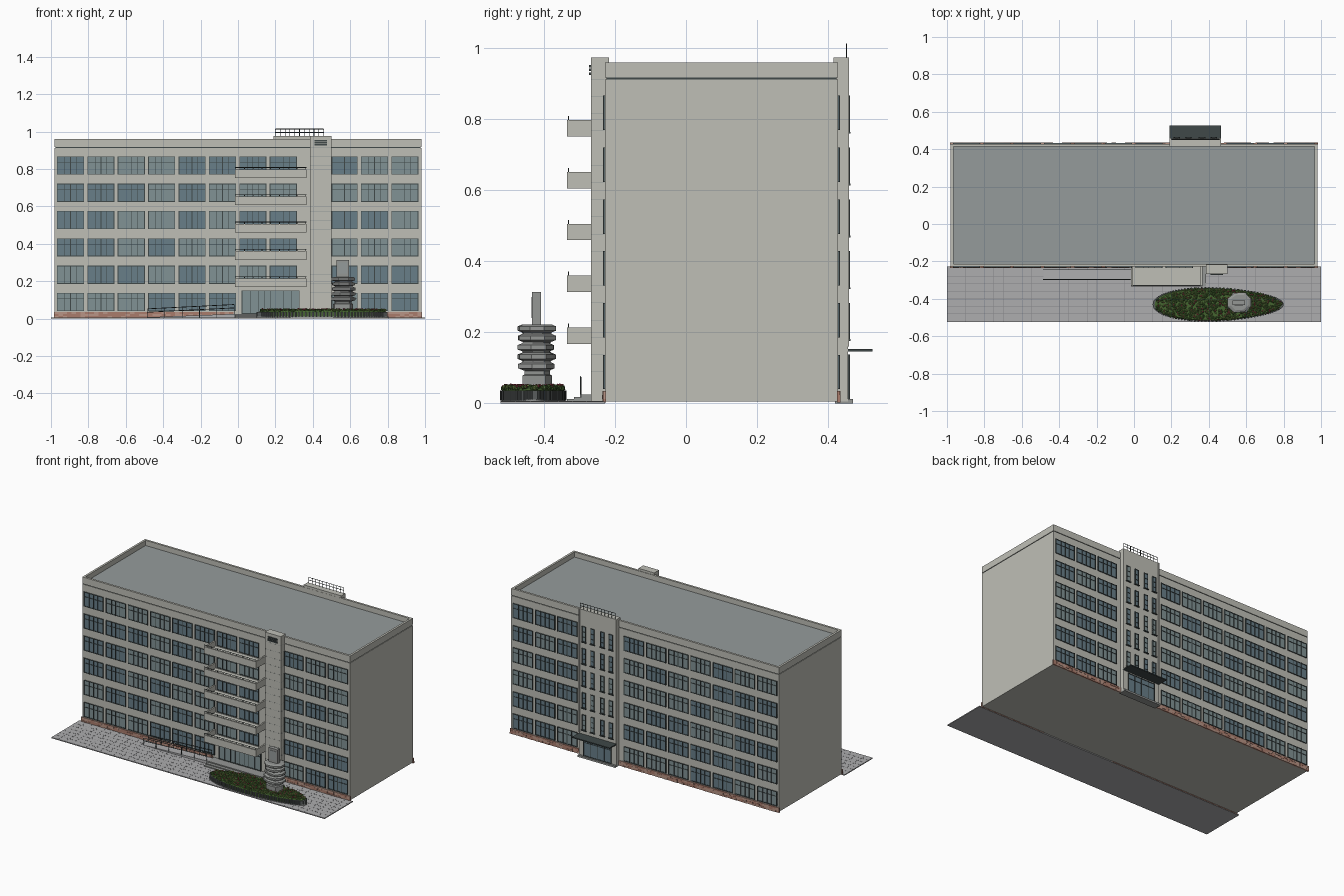
import bpy, bmesh, math, random
from mathutils import Vector, Matrix

if "Cube" in bpy.data.objects:
    bpy.data.objects.remove(bpy.data.objects["Cube"])

random.seed(4)


def material(name, rgb):
    m = bpy.data.materials.new(name)
    m.diffuse_color = (*rgb, 1)
    m.use_nodes = True
    m.node_tree.nodes["Principled BSDF"].inputs["Base Color"].default_value = m.diffuse_color
    return m


WALL = material("plaster", (0.52, 0.52, 0.47))
ROOF = material("roofing", (0.30, 0.33, 0.33))
PAVE = material("paving", (0.42, 0.42, 0.43))
JOINT = material("joint", (0.25, 0.25, 0.26))
FRAME = material("frame", (0.05, 0.065, 0.065))
GLASS = material("glass", (0.14, 0.21, 0.25))
GLASS2 = material("pale_glass", (0.22, 0.29, 0.30))
BRICK = material("brick", (0.40, 0.20, 0.15))
BRICK2 = material("pale_brick", (0.48, 0.30, 0.24))
STONE = material("stone", (0.30, 0.31, 0.30))
KERB = material("kerb", (0.10, 0.11, 0.11))
GREEN = material("leaf", (0.06, 0.13, 0.03))
GREEN2 = material("light_leaf", (0.13, 0.20, 0.05))
RED = material("blossom", (0.35, 0.04, 0.07))


def finish(name, bm, mat):
    me = bpy.data.meshes.new(name)
    bmesh.ops.recalc_face_normals(bm, faces=bm.faces)
    bm.to_mesh(me)
    bm.free()
    ob = bpy.data.objects.new(name, me)
    bpy.context.collection.objects.link(ob)
    me.materials.append(mat)
    return ob


def add_box(bm, x0, x1, y0, y1, z0, z1):
    mat = Matrix.Translation(((x0 + x1) / 2, (y0 + y1) / 2, (z0 + z1) / 2)) @ \
        Matrix.Diagonal((abs(x1 - x0), abs(y1 - y0), abs(z1 - z0), 1))
    bmesh.ops.create_cube(bm, size=1, matrix=mat)


def boxes(name, items, mat):
    bm = bmesh.new()
    for b in items:
        add_box(bm, *b)
    return finish(name, bm, mat)


def loft(name, loops, mat):
    bm = bmesh.new()
    rings = [[bm.verts.new(p) for p in loop] for loop in loops]
    n = len(rings[0])
    for a, b in zip(rings, rings[1:]):
        for i in range(n):
            bm.faces.new((a[i], a[(i + 1) % n], b[(i + 1) % n], b[i]))
    bm.faces.new(rings[0])
    bm.faces.new(rings[-1])
    return finish(name, bm, mat)


def bars(name, segments, r, mat):
    bm = bmesh.new()
    for a, b in segments:
        a, b = Vector(a), Vector(b)
        m = Matrix.Translation((a + b) / 2) @ (b - a).to_track_quat('Z', 'Y').to_matrix().to_4x4()
        bmesh.ops.create_cone(bm, cap_ends=True, segments=6, radius1=r, radius2=r,
                              depth=(b - a).length, matrix=m)
    return finish(name, bm, mat)


YF, YB = -0.228, 0.428
PITCH_X, PITCH_Z = 0.1625, 0.146

# Main block, shadow groove, parapet and sunken roof
boxes("main_block", [(-.98, .98, YF, YB, .006, .913)], WALL)
boxes("parapet_groove", [(-.976, .976, YF + .004, YB - .004, .913, .918)], FRAME)
boxes("parapet", [(-.98, .98, YF, YF + .014, .918, .96), (-.98, .98, YB - .014, YB, .918, .96),
                  (-.98, -.966, YF + .014, YB - .014, .918, .96),
                  (.966, .98, YF + .014, YB - .014, .918, .96)], WALL)
boxes("roof", [(-.966, .966, YF + .014, YB - .014, .915, .926)], ROOF)

# Windows: glass, frames and mullions
glass, pale, frames = [], [], []


def window(x0, x1, z0, z1, wall, s, ups=(0, .28, .5, .72, 1), rows=(0, .68, 1), t=.004, d=.006):
    (pale if random.random() < .4 else glass).append((x0, x1, wall - s * .002, wall + s * .002, z0, z1))
    for u in ups:
        x = x0 + t / 2 + u * (x1 - x0 - t)
        w = t / 2 if u in (0, .5, 1) else t / 4
        frames.append((x - w, x + w, wall - s * .002, wall + s * d, z0, z1))
    for v in rows:
        z = z0 + t / 2 + v * (z1 - z0 - t)
        w = t / 2 if v in (0, 1) else t / 4
        frames.append((x0, x1, wall - s * .002, wall + s * (d - .001), z - w, z + w))


for row in range(6):
    z = .04 + row * PITCH_Z
    for col in range(12):
        x = -.968 + col * PITCH_X
        if col != 8 and not (row == 0 and col in (6, 7)):
            window(x + (.006 if col == 9 else 0), x + .145, z, z + .097, YF, -1)
        if col not in (7, 8):
            window(x, x + .145, z, z + .097, YB, 1)

# Entrances, and narrow windows of the rear stair tower
window(.02, .33, .025, .15, YF, -1, ups=(0, .14, .28, .39, .5, .61, .72, .86, 1), rows=(0, .75, 1))
window(.225, .43, .012, .138, .456, 1, ups=(0, .25, .5, .75, 1), rows=(0, .72, 1))
for row in range(1, 6):
    for x in (.228, .292, .363, .427):
        z = .04 + row * PITCH_Z
        window(x - .014, x + .014, z - .005, z + .097, .456, 1, ups=(0, 1), rows=(0, .3, .65, 1))
        frames.append((x - .018, x + .018, .456, .464, z - .01, z - .005))
boxes("window_glass", glass, GLASS)
boxes("window_glass_pale", pale, GLASS2)
boxes("window_frames", frames, FRAME)

# Brick plinth along front and rear
bricks = ([], [])
for wall, s, gaps in ((YF, -1, (-.015, .5)), (YB, 1, (.19, .465))):
    for k in range(3):
        n = 82
        for i in range(n):
            x = -.985 + i * 1.97 / n
            if not gaps[0] < x + .012 < gaps[1]:
                bricks[random.random() < .45].append(
                    (x, x + 1.97 / n, wall - s * .003, wall + s * random.uniform(.005, .008),
                     .002 + k * .011, .013 + k * .011))
boxes("brick_plinth", bricks[0], BRICK)
boxes("brick_plinth_pale", bricks[1], BRICK2)

# Front pier with louvre
boxes("front_pier", [(.385, .5, -.267, -.217, .006, .975)], WALL)
boxes("pier_joints", [(.3845, .5005, -.2675, -.23, z, z + .0012)
                      for z in [.04 + .0485 * i for i in range(19)]], ROOF)
boxes("pier_louvre", [(.408, .476, -.273, -.266, z, z + .007) for z in (.925, .936, .947)], FRAME)

# Rear stair tower, canopy and roof rail
boxes("rear_tower", [(.19, .465, .415, .456, .006, .975)], WALL)
boxes("rear_canopy", [(.19, .465, .445, .526, .146, .153)], FRAME)
boxes("rear_pilasters", [(x, x + .008, .45, .459, .16, .975) for x in (.19, .457)], WALL)
boxes("rear_step", [(.19, .465, .42, .47, 0, .012)], STONE)
rail = [((.2, .452, z), (.458, .452, z)) for z in (.995, 1.013)]
rail += [((.2 + i * .0258, .452, .97), (.2 + i * .0258, .452, 1.013)) for i in range(11)]
bars("tower_rail", rail, .0018, FRAME)

# Balconies: floor slab, upstand walls and a low rail
slabs, rails = [], []
X0, X1, Y0 = -.015, .365, -.335
for i in range(5):
    z = .168 + i * PITCH_Z
    slabs += [(X0, X1, Y0, YF, z, z + .012), (X0, X1, Y0, Y0 + .01, z + .012, z + .046),
              (X0, X0 + .01, Y0 + .01, YF, z + .012, z + .046),
              (X1 - .01, X1, Y0 + .01, YF, z + .012, z + .046)]
    rails.append(((X0, Y0 + .004, z + .056), (X1, Y0 + .004, z + .056)))
    for j in range(9):
        x = X0 + .003 + j * (X1 - X0 - .006) / 8
        rails.append(((x, Y0 + .004, z + .044), (x, Y0 + .004, z + .056)))
boxes("balconies", slabs, WALL)
bars("balcony_rails", rails, .0018, FRAME)

# Paving with joints
boxes("paving", [(-1, 1, -.523, YF, 0, .006)], PAVE)
boxes("paving_joints", [(-1 + i * .05, -.9988 + i * .05, -.523, YF, .005, .0065) for i in range(1, 40)] +
      [(-1, 1, y, y + .0012, .005, .0065) for y in (-.48, -.44, -.4, -.36, -.32, -.28)], JOINT)

# Porch steps, side ramp and handrails
boxes("porch_steps", [(X0, .385, -.335, YF, .004, .012), (X0, .385, -.315, YF, .012, .018),
                      (X0, .385, -.295, YF, .018, .025)], STONE)
loft("ramp", [[(-.485, y, .004), (-.015, y, .004), (-.015, y, .025), (-.485, y, .007)]
              for y in (-.297, -.243)], PAVE)
seg = []
for y in (-.297, -.245):
    for dz in (0, -.018):
        seg.append(((-.485, y, .052 + dz), (-.02, y, .075 + dz)))
    for i in range(6):
        x = -.485 + i * .093
        seg.append(((x, y, .006), (x, y, .052 + i * .0046)))
bars("ramp_handrails", seg, .002, FRAME)


# Egg-shaped flower bed
def egg(t, k=1.0):
    return (.45 - .35 * k * math.cos(t), -.43 + .088 * k * math.sin(t) * (1 + .18 * math.cos(t)))


def egg_loop(k, z):
    return [(*egg(i * math.tau / 64, k), z) for i in range(64)]


loft("bed_footing", [egg_loop(1.01, .004), egg_loop(1.01, .011)], STONE)
loft("bed_soil", [egg_loop(.97, .008), egg_loop(.97, .036), egg_loop(.93, .043)], GREEN)
bars("bed_kerb", [((*egg(i * math.tau / 110, .985), .008), (*egg(i * math.tau / 110, .985), .036))
                  for i in range(110)], .006, KERB)
for name, mat, count in (("shrubs", GREEN, 520), ("light_shrubs", GREEN2, 330), ("blossoms", RED, 170)):
    bm = bmesh.new()
    for _ in range(count):
        x, y = egg(random.uniform(0, math.tau), .97 * math.sqrt(random.random()))
        m = Matrix.Translation((x, y, random.uniform(.041, .047))) @ \
            Matrix.Rotation(random.uniform(0, 3), 4, Vector((random.random(), random.random(), 1)))
        r = random.uniform(.003, .005) if mat == RED else random.uniform(.005, .0085)
        if mat == RED:
            m = Matrix.Translation((0, 0, .005)) @ m
        bmesh.ops.create_icosphere(bm, subdivisions=1, radius=r, matrix=m)
    finish(name, bm, mat)

# Stacked rock sculpture with an upright slab
profile = [(.04, .82), (.078, .82), (.082, .7), (.092, .7)]
for i in range(5):
    z = .093 + i * .0265
    profile += [(z + .001, .78), (z + .006, 1.02), (z + .018, 1.02), (z + .0235, .78)]
loops = []
for i, (z, r) in enumerate(profile):
    if i % 4 == 0:
        twist, jit = random.uniform(-.1, .1) + .08, [random.uniform(.9, 1.08) for _ in range(8)]
    loop = []
    for j in range(8):
        a = j * math.tau / 8 + math.pi / 8 + twist
        c, s = math.cos(a), math.sin(a)
        q = (abs(c) ** 4 + abs(s) ** 4) ** -.25
        loop.append((.565 + .064 * r * q * c * jit[j], -.42 + .051 * r * q * s * jit[j], z))
    loops.append(loop)
loft("rock_stack", loops, STONE)
boxes("upright_slab", [(.527, .593, -.434, -.409, .215, .314)], STONE)
boxes("slab_panel", [(.538, .582, -.436, -.433, .24, .3)], ROOF)
